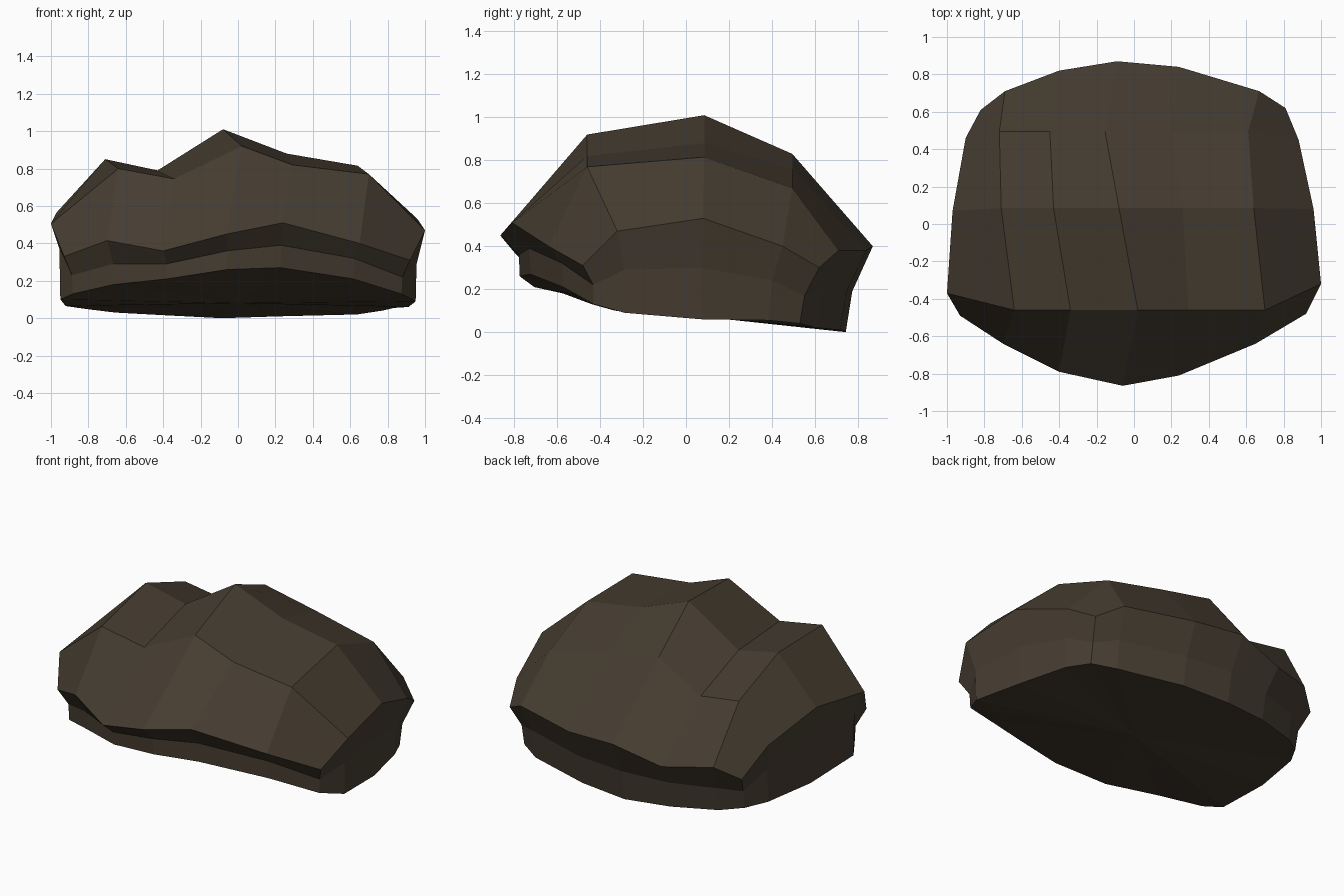
import bpy, bmesh

if "Cube" in bpy.data.objects:
    bpy.data.objects.remove(bpy.data.objects["Cube"])

# Rim outline, counter-clockwise from the front-left corner (7 front, 3 right, 7 back, 3 left)
rim = [(-.93, -.49, .33), (-.70, -.64, .415), (-.40, -.79, .36), (-.06, -.865, .45),
       (.24, -.81, .51), (.65, -.64, .40), (.92, -.48, .31), (1.0, -.32, .47),
       (.96, .08, .53), (.88, .45, .40), (.81, .62, .30), (.67, .71, .38),
       (.24, .84, .38), (-.09, .87, .40), (-.40, .82, .32), (-.69, .71, .35),
       (-.82, .61, .27), (-.90, .46, .45), (-.97, .07, .565), (-1.0, -.37, .505)]

# Heights of the undercut ring and the base ring below each rim point
undercut_z = [.23, .29, .29, .36, .39, .32, .22, .29, .30, .24,
              .17, .20, .19, .19, .18, .18, .16, .27, .35, .37]
base_z = [.13, .18, .21, .26, .27, .21, .13, .09, .06, .055,
          .04, .02, .01, 0, .015, .03, .045, .055, .065, .10]

# Crown rows, front to back: (y, x positions, heights)
crown = [(-.46, (-.64, -.34, .02, .29, .70), (.80, .745, .92, .82, .77)),
         (.085, (-.71, -.43, -.08, .26, .64), (.85, .79, 1.01, .88, .815)),
         (.495, (-.72, -.45, -.155, .20, .61), (.70, .66, .83, .76, .67))]

bm = bmesh.new()
n = len(rim)


def ring(zs, sx, front, back):
    """Inset copy of the rim outline at new heights."""
    return [bm.verts.new((x * sx, y * (front if y < 0 else back), z))
            for (x, y, _), z in zip(rim, zs)]


def bridge(lower, upper):
    for i in range(n):
        j = (i + 1) % n
        bm.faces.new((lower[i], lower[j], upper[j], upper[i]))


# Crown: 7 x 5 grid whose border is the rim
top = [bm.verts.new(p) for p in rim]
rows = [top[0:7]]
for k, (y, xs, zs) in enumerate(crown):
    inner = [bm.verts.new((x, y, z)) for x, z in zip(xs, zs)]
    rows.append([top[19 - k]] + inner + [top[7 + k]])
rows.append(top[10:17][::-1])
for a, b in zip(rows, rows[1:]):
    for i in range(6):
        bm.faces.new((a[i], a[i + 1], b[i + 1], b[i]))

# Undercut and side wall
mid = ring(undercut_z, .955, .90, .89)
low = ring(base_z, .95, .895, .855)
bridge(mid, top)
bridge(low, mid)

# Underside
centre = bm.verts.new((0, 0, .08))
for i in range(n):
    bm.faces.new((low[(i + 1) % n], low[i], centre))

bmesh.ops.recalc_face_normals(bm, faces=bm.faces)
mesh = bpy.data.meshes.new("rock")
bm.to_mesh(mesh)
bm.free()
rock = bpy.data.objects.new("rock", mesh)
bpy.context.collection.objects.link(rock)

# Dark brown stone
stone = bpy.data.materials.new("dark_stone")
stone.diffuse_color = (.062, .047, .031, 1)
stone.use_nodes = True
stone.node_tree.nodes["Principled BSDF"].inputs["Base Color"].default_value = stone.diffuse_color
mesh.materials.append(stone)
